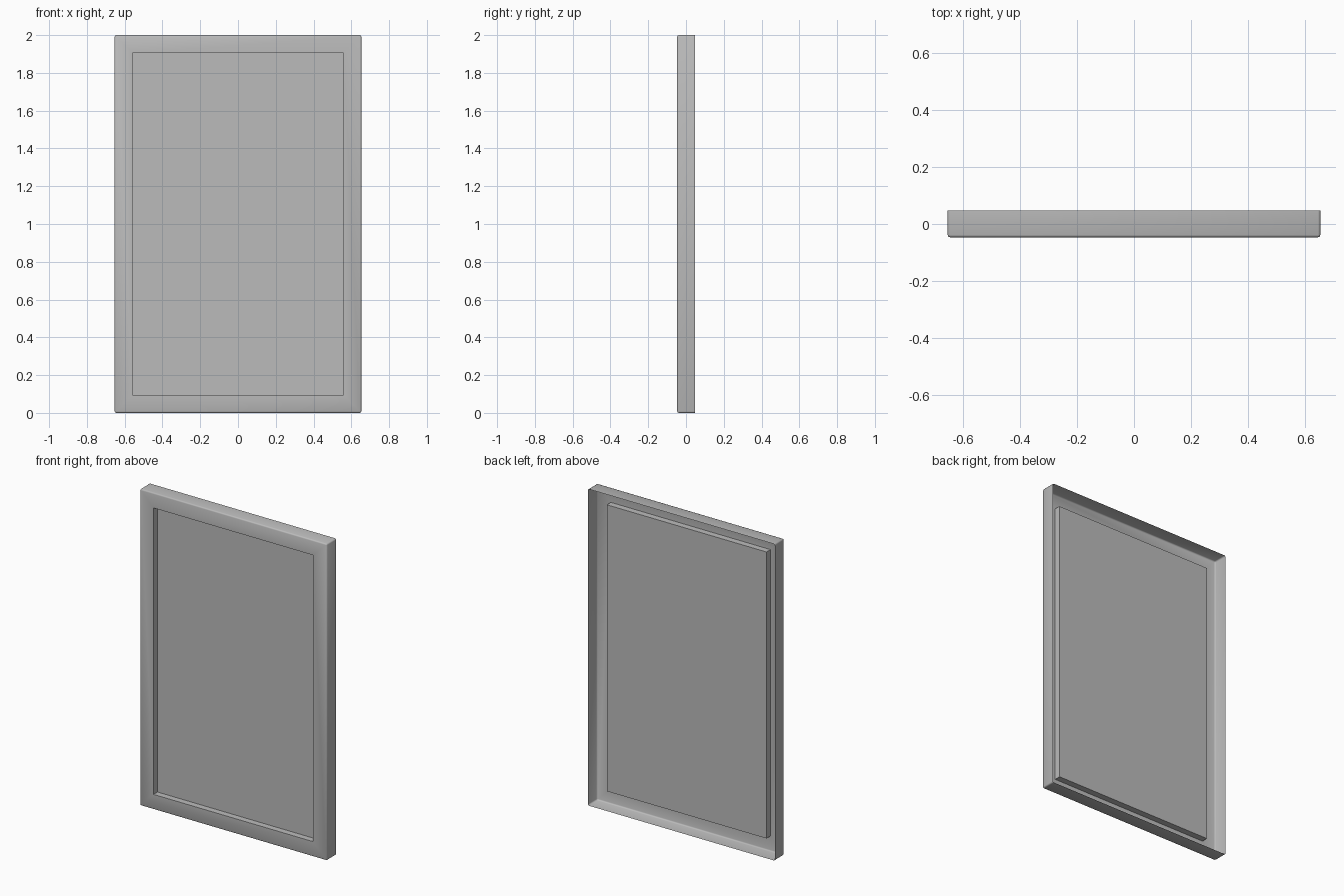
import bpy
import bmesh
import math
from mathutils import Vector

WIDTH, DEPTH, HEIGHT = 1.306, 0.093, 2.0
FRAME = 0.095      # width of the border around the recess
RECESS = 0.04      # how far the panel sits behind the border
ROUND = 0.008      # softened outer edges

cube = bpy.data.objects.get("Cube")
if cube:
    bpy.data.objects.remove(cube, do_unlink=True)

# One plain grey for the whole tray
grey = bpy.data.materials.new("plain_grey")
grey.use_nodes = True
colour = (0.5, 0.5, 0.5, 1.0)
grey.diffuse_color = colour
grey.node_tree.nodes["Principled BSDF"].inputs["Base Color"].default_value = colour

# Outer box, standing on the ground
bm = bmesh.new()
bmesh.ops.create_cube(bm, size=1)
bmesh.ops.scale(bm, verts=bm.verts, vec=(WIDTH, DEPTH, HEIGHT))
bmesh.ops.translate(bm, verts=bm.verts, vec=(0, 0, HEIGHT / 2))

# Open back
back = [f for f in bm.faces if f.normal.y > 0.9]
bmesh.ops.delete(bm, geom=back, context='FACES')

# Recessed panel: inset the front for the border, then sink a second step
front = next(f for f in bm.faces if f.normal.y < -0.9)
bmesh.ops.inset_region(bm, faces=[front], thickness=FRAME, use_even_offset=True)
panel = bmesh.ops.extrude_discrete_faces(bm, faces=[front])["faces"][0]
bmesh.ops.translate(bm, verts=panel.verts, vec=Vector((0, RECESS, 0)))

# Soften the outer rim and corners, keeping the recess crisp
bm.normal_update()
outer = [e for e in bm.edges
         if len(e.link_faces) == 2
         and e.calc_face_angle() > 1
         and all(abs(v.co.x) > WIDTH / 2 - 0.001 for v in e.verts)]
outer += [e for e in bm.edges
          if len(e.link_faces) == 2 and e not in outer
          and e.calc_face_angle() > 1
          and all(abs(v.co.z - HEIGHT / 2) > HEIGHT / 2 - 0.001 for v in e.verts)]
bmesh.ops.bevel(bm, geom=outer, offset=ROUND, segments=2, profile=0.5, affect='EDGES')

mesh = bpy.data.meshes.new("recessed_panel")
bm.to_mesh(mesh)
bm.free()
mesh.materials.append(grey)
tray = bpy.data.objects.new("recessed_panel", mesh)
bpy.context.collection.objects.link(tray)

# Smooth rim, sharp recess edges
bpy.ops.object.select_all(action='DESELECT')
tray.select_set(True)
bpy.context.view_layer.objects.active = tray
bpy.ops.object.shade_smooth_by_angle(angle=math.radians(50))
